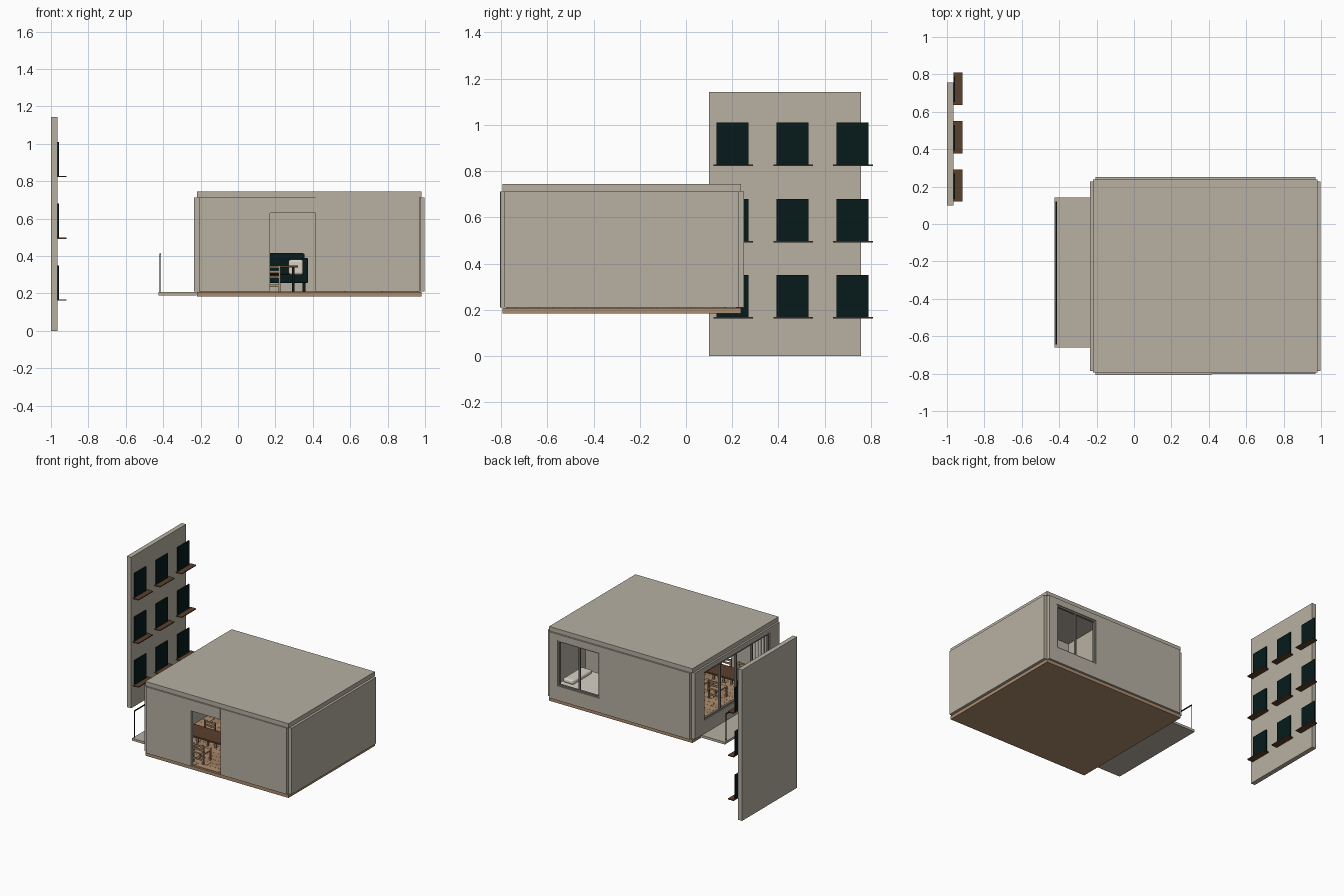
import bpy, bmesh, math

if "Cube" in bpy.data.objects:
    bpy.data.objects.remove(bpy.data.objects["Cube"])


def mat(name, rgb):
    m = bpy.data.materials.new(name)
    m.diffuse_color = (*rgb, 1)
    m.use_nodes = True
    m.node_tree.nodes["Principled BSDF"].inputs["Base Color"].default_value = m.diffuse_color
    return m


PLASTER = mat("warm grey plaster", (0.475, 0.435, 0.365))
TEAL = mat("dark teal", (0.002, 0.011, 0.012))
BROWN = mat("dark wood", (0.105, 0.050, 0.024))
TAN = mat("tan floor wood", (0.42, 0.27, 0.155))
PLANK = mat("brown plank", (0.36, 0.22, 0.125))
FRAME = mat("grey frame", (0.22, 0.205, 0.175))
BLACK = mat("black metal", (0.008, 0.008, 0.008))
LINEN = mat("off-white linen", (0.68, 0.64, 0.56))


def boxes(name, material, specs, bevel=0):
    """One object from (x0, x1, y0, y1, z0, z1) boxes."""
    bm = bmesh.new()
    for x0, x1, y0, y1, z0, z1 in specs:
        vs = bmesh.ops.create_cube(bm, size=1)["verts"]
        for v in vs:
            v.co = (x0 + (v.co.x + .5) * (x1 - x0), y0 + (v.co.y + .5) * (y1 - y0),
                    z0 + (v.co.z + .5) * (z1 - z0))
    me = bpy.data.meshes.new(name)
    bm.to_mesh(me)
    bm.free()
    me.materials.append(material)
    ob = bpy.data.objects.new(name, me)
    bpy.context.collection.objects.link(ob)
    if bevel:
        mod = ob.modifiers.new("soft edges", "BEVEL")
        mod.width, mod.segments = bevel, 3
    return ob


def around(u0, u1, z0, z1, a0, a1, b0, b1):
    """Rectangles (u0, u1, z0, z1) of a wall round one opening a, b."""
    r = [(u0, a0, z0, z1), (a1, u1, z0, z1), (a0, a1, b1, z1)]
    return r + ([(a0, a1, z0, b0)] if b0 > z0 else [])


def frame_rects(a0, a1, b0, b1, panes, t=.012):
    rs = [(a0, a1, b0, b0 + t), (a0, a1, b1 - t, b1)]
    for i in range(panes + 1):
        c = a0 + t / 2 + (a1 - a0 - t) * i / panes
        rs.append((c - t / 2, c + t / 2, b0 + t, b1 - t))
    return rs


def along_x(rs, y0, y1):
    return [(u, v, y0, y1, a, b) for u, v, a, b in rs]


def along_y(rs, x0, x1):
    return [(x0, x1, u, v, a, b) for u, v, a, b in rs]


# Room shell
Z0, Z1 = .21, .712
boxes("floor_slab", TAN, [(-.22, .98, -.795, .238, .183, .207)])
boxes("roof_slab", PLASTER, [(-.22, .98, -.795, .238, Z1, .745)])
boxes("right_wall", PLASTER, [(.972, .998, -.785, .227, Z0, Z1)])
boxes("front_wall", PLASTER, along_x([(-.205, .17, Z0, Z1), (.17, .415, .63, Z1)], -.806, -.782))
boxes("front_wall_right", PLASTER, [(.415, .97, -.803, -.782, Z0, Z1)])
boxes("back_wall", PLASTER, along_x(around(-.205, .97, Z0, Z1, .55, .90, .32, .665), .222, .25))
boxes("left_wall", PLASTER, along_y(around(-.785, .227, Z0, Z1, -.67, .115, .31, .675), -.234, -.207))

# Partitions round the bedroom, and a skirting board
boxes("bedroom_side_partition", PLASTER, [(.418, .435, -.782, .222, Z0, Z1)])
boxes("bedroom_front_partition", PLASTER, [(.435, .972, -.20, -.183, Z0, Z1)])
boxes("skirting", PLASTER, [(-.207, .418, .214, .222, Z0, .226)])

# Window frames
boxes("back_window_frame", FRAME, along_x(frame_rects(.55, .90, .32, .665, 2), .228, .244))
boxes("left_window_frame", FRAME, along_y(frame_rects(-.67, .115, .31, .675, 4), -.228, -.212))

# Plank floor, staggered rows
rows, n, length = 20, 6, 1.17 / 6
for shade, material in enumerate((TAN, PLANK)):
    specs = []
    for r in range(rows):
        y = -.78 + r * .05
        for c in range(-1, n + 1):
            if (r + c) % 2 != shade:
                continue
            x = -.205 + c * length + (r % 3) * length / 3
            a, b = max(x, -.205), min(x + length - .002, .97)
            if b - a > .01:
                specs.append((a, b, y, y + .049, .206, .211))
    boxes("floor_planks_%d" % (shade + 1), material, specs)

# Balcony and railing
boxes("balcony_slab", PLASTER, [(-.425, -.222, -.66, .143, .19, .208)])
rail = [(-.421, -.413, -.645, .12, .407, .413)]
rail += [(-.419, -.415, y, y + .004, .208, .408) for y in (-.643, -.452, -.262, -.071, .114)]
boxes("balcony_railing", BLACK, rail)

# Neighbouring facade with nine windows and sills
boxes("facade", PLASTER, [(-1, -.965, .10, .757, 0, 1.143)])
for r, z in enumerate((.167, .497, .827)):
    for c, y in enumerate((.133, .392, .651)):
        tag = "_%d_%d" % (r + 1, c + 1)
        boxes("facade_window" + tag, TEAL, [(-.965, -.957, y, y + .138, z, z + .183)])
        boxes("facade_sill" + tag, BROWN, [(-.965, -.917, y - .014, y + .158, z - .006, z + .001)])


# Dining table and chairs
boxes("table_top", BROWN, [(-.10, .32, -.635, -.475, .338, .350)])
boxes("table_legs", BLACK, [(x, x + .014, y, y + .014, .21, .338)
                            for x in (-.085, .289) for y in (-.622, -.502)])


def chair(name, x, y, s):
    """Chair centred at x, y; s is the side its backrest stands on."""
    w = .048
    specs = [(x - w, x + w, y - w, y + w, .282, .292)]
    for sx in (-1, 1):
        for sy in (-1, 1):
            cx, cy = x + sx * (w - .006), y + sy * (w - .006)
            specs.append((cx - .006, cx + .006, cy - .006, cy + .006, .21, .35 if sy == s else .282))
    by = y + s * (w - .006)
    for z in (.235, .31, .335):
        specs.append((x - w, x + w, by - .004, by + .004, z, z + .012))
    boxes(name, TAN, specs)


for i, (x, y, s) in enumerate([(.18, -.69, -1), (.03, -.69, -1), (.18, -.42, 1), (.03, -.42, 1)]):
    chair("dining_chair_%d" % (i + 1), x, y, s)

# Sofa against the back wall
boxes("sofa", TEAL, [(-.08, .37, .0, .20, .255, .30), (-.08, .355, .155, .205, .30, .415),
                     (-.085, -.045, .0, .19, .255, .39), (.345, .375, .0, .19, .255, .39)], .008)
boxes("sofa_feet", BLACK, [(x, x + .015, y, y + .015, .21, .256) for x in (-.07, .345) for y in (.01, .18)])
for i, x in enumerate((-.02, .27)):
    boxes("sofa_cushion_%d" % (i + 1), LINEN, [(x, x + .08, .115, .145, .30, .38)], .012)

# Bed under the back window
boxes("bed_base", BROWN, [(.46, .95, -.12, .19, .21, .25)])
boxes("bed_mattress", LINEN, [(.465, .945, -.115, .185, .25, .305)], .012)
boxes("bed_pillow", LINEN, [(.84, .93, -.08, .15, .30, .335)], .015)
boxes("bed_cushion", TEAL, [(.66, .76, -.11, -.04, .305, .38)], .012)


# Curtains as wavy strips inside the left window
def curtain(name, y0, y1):
    bm = bmesh.new()
    prev = None
    for i in range(33):
        y = y0 + (y1 - y0) * i / 32
        x = -.185 + .009 * math.sin(i * math.pi / 4)
        pair = [bm.verts.new((x, y, z)) for z in (.23, .69)]
        if prev:
            bm.faces.new((prev[0], pair[0], pair[1], prev[1]))
        prev = pair
    me = bpy.data.meshes.new(name)
    bm.to_mesh(me)
    bm.free()
    me.materials.append(LINEN)
    ob = bpy.data.objects.new(name, me)
    bpy.context.collection.objects.link(ob)
    ob.modifiers.new("thickness", "SOLIDIFY").thickness = .003


curtain("curtain", -.68, -.54)
boxes("curtain_rail", BLACK, [(-.189, -.181, -.70, .15, .69, .698)])
